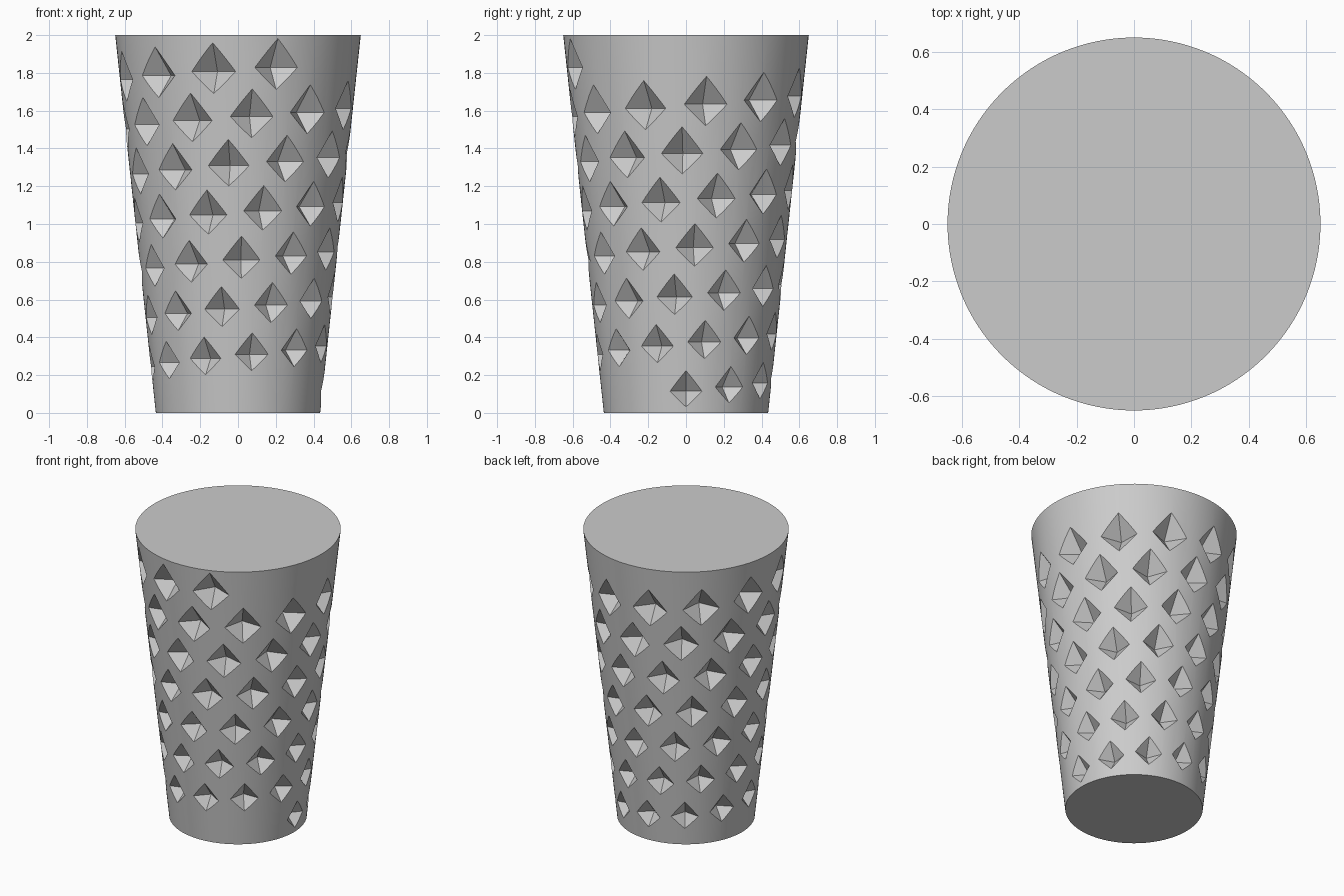
import bpy, bmesh
from math import radians, sin, cos
from mathutils import Matrix, Vector

if "Cube" in bpy.data.objects:
    bpy.data.objects.remove(bpy.data.objects["Cube"], do_unlink=True)

HEIGHT, R_BOTTOM, R_TOP = 2.0, 0.435, 0.65
PITS, TURN, RISE = 80, radians(31), 0.0217   # spiral of pits
HALF, DEPTH, EXTEND = 0.21, 0.172, 1.2       # pit size relative to radius


def radius_at(z):
    return R_BOTTOM + (R_TOP - R_BOTTOM) * z / HEIGHT


def make_object(name, bm):
    mesh = bpy.data.meshes.new(name)
    bm.normal_update()
    bm.to_mesh(mesh)
    bm.free()
    obj = bpy.data.objects.new(name, mesh)
    bpy.context.collection.objects.link(obj)
    return obj


# Solid tapered body
bm = bmesh.new()
bmesh.ops.create_cone(bm, cap_ends=True, segments=128, radius1=R_BOTTOM,
                      radius2=R_TOP, depth=HEIGHT,
                      matrix=Matrix.Translation((0, 0, HEIGHT / 2)))
body = make_object("tapered_body", bm)

grey = bpy.data.materials.new("light grey")
grey.use_nodes = True
colour = (0.6, 0.6, 0.6, 1)
grey.diffuse_color = colour
grey.node_tree.nodes["Principled BSDF"].inputs["Base Color"].default_value = colour
body.data.materials.append(grey)

# Four-sided pyramids pointing inwards along a rising spiral
bm = bmesh.new()
for i in range(PITS):
    angle, z = TURN * i, 0.115 + RISE * i
    r = radius_at(z)
    outward = Vector((cos(angle), sin(angle), 0))
    up = Vector((0, 0, 1))
    inward = -outward
    depth = DEPTH * r * EXTEND
    centre = outward * (r - DEPTH * r + depth / 2) + up * z
    frame = Matrix((up.cross(inward), up, inward)).transposed().to_4x4()
    bmesh.ops.create_cone(bm, cap_ends=True, segments=4,
                          radius1=HALF * r * EXTEND, radius2=0, depth=depth,
                          matrix=Matrix.Translation(centre) @ frame)
bmesh.ops.remove_doubles(bm, verts=bm.verts[:], dist=0.0001)
bmesh.ops.recalc_face_normals(bm, faces=bm.faces[:])
cutter = make_object("pit_cutter", bm)
cutter.hide_render = True
cutter.data.materials.append(grey)

# Carve the pits, then drop the cutter
cut = body.modifiers.new("pits", "BOOLEAN")
cut.operation, cut.solver, cut.object = "DIFFERENCE", "EXACT", cutter
bpy.ops.object.select_all(action="DESELECT")
body.select_set(True)
bpy.context.view_layer.objects.active = body
bpy.ops.object.modifier_apply(modifier=cut.name)
bpy.data.objects.remove(cutter, do_unlink=True)
bpy.ops.object.shade_smooth_by_angle(angle=radians(20))
